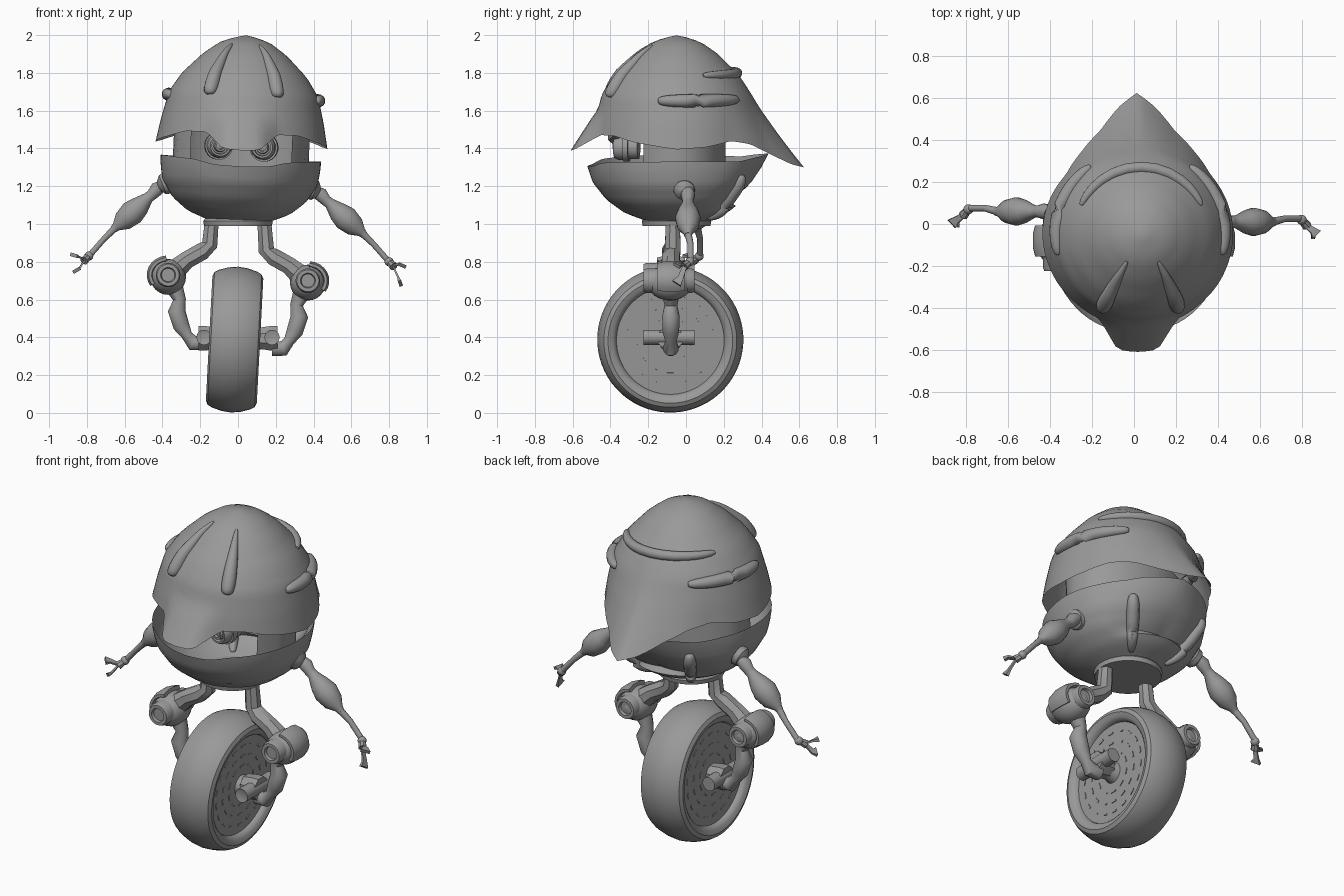
import bpy, bmesh, math
from math import sin, cos, radians, pi
from mathutils import Vector, Matrix

if "Cube" in bpy.data.objects:
    bpy.data.objects.remove(bpy.data.objects["Cube"])

grey = bpy.data.materials.new("matte grey")
grey.use_nodes = True
COLOR = (0.32, 0.32, 0.32, 1)
grey.diffuse_color = COLOR
grey.node_tree.nodes["Principled BSDF"].inputs["Base Color"].default_value = COLOR

Y = Vector((0, 1, 0))
Z = Vector((0, 0, 1))
# The head leans slightly to its left, and so does the wheel
LEAN = Matrix.Translation((0, -.05, 1)) @ Matrix.Rotation(radians(2.5), 4, 'Y') @ Matrix.Translation((0, .05, -1))
WHEEL = Matrix.Translation((-.018, -.083, .388)) @ Matrix.Rotation(radians(3), 4, 'Y')


def finish(name, bm, matrix=None, angle=40):
    bmesh.ops.remove_doubles(bm, verts=bm.verts, dist=1e-5)
    bmesh.ops.recalc_face_normals(bm, faces=bm.faces)
    if matrix:
        bm.transform(matrix)
    mesh = bpy.data.meshes.new(name)
    bm.to_mesh(mesh)
    bm.free()
    mesh.materials.append(grey)
    ob = bpy.data.objects.new(name, mesh)
    bpy.context.collection.objects.link(ob)
    bpy.ops.object.select_all(action='DESELECT')
    ob.select_set(True)
    bpy.context.view_layer.objects.active = ob
    bpy.ops.object.shade_smooth_by_angle(angle=radians(angle))
    return ob


def sweep(name, rings, sides=16, flat=1, matrix=None, angle=40):
    """Skin circles given as (centre, axis, radius) and cap both ends."""
    bm = bmesh.new()
    loops = []
    for centre, axis, r in rings:
        ref = Z if abs(axis.normalized().dot(Y)) > .95 else Y
        u = ref.cross(axis).normalized()
        v = axis.cross(u).normalized()
        loops.append([bm.verts.new(centre + r * (flat * cos(q) * u + sin(q) * v))
                      for q in (2 * pi * (k + .5) / sides for k in range(sides))])
    for a, b in zip(loops, loops[1:]):
        for k in range(sides):
            j = (k + 1) % sides
            bm.faces.new((a[k], a[j], b[j], b[k]))
    bm.faces.new(loops[0])
    bm.faces.new(loops[-1])
    return finish(name, bm, matrix, angle)


def tube(name, pts, radii, **kw):
    pts = [Vector(p) for p in pts]
    n = len(pts) - 1
    return sweep(name, [(p, pts[min(i + 1, n)] - pts[max(i - 1, 0)], r)
                        for i, (p, r) in enumerate(zip(pts, radii))], **kw)


def spin(name, centre, axis, profile, **kw):
    centre, axis = Vector(centre), Vector(axis).normalized()
    return sweep(name, [(centre + axis * h, axis, max(r, .001)) for h, r in profile], **kw)


def ball(name, centre, size):
    bm = bmesh.new()
    bmesh.ops.create_uvsphere(bm, u_segments=20, v_segments=12, radius=1)
    bm.transform(Matrix.Translation(centre) @ Matrix.Diagonal((*size, 1)))
    return finish(name, bm)


def lerp(table, x):
    if x <= table[0][0]:
        return table[0][1]
    for (a, b), (c, d) in zip(table, table[1:]):
        if x <= c:
            return b + (d - b) * (x - a) / (c - a)
    return table[-1][1]


def shell(name, point, a0, a1, cols, rows):
    bm = bmesh.new()
    grid = [[bm.verts.new(point(a0 + (a1 - a0) * i / cols, j / rows)) for j in range(rows + 1)]
            for i in range(cols + 1)]
    for p, q in zip(grid, grid[1:]):
        for j in range(rows):
            bm.faces.new((p[j], q[j], q[j + 1], p[j + 1]))
    return finish(name, bm, LEAN, 60)


def polar(a, r, z):
    """Angle in degrees from the front, round the head's axis."""
    return Vector((r * sin(radians(a)), -.05 - r * cos(radians(a)), z))


# Helmet: round dome flaring into a front bill and a pointed tail
DOME = [(1.3, .475), (1.42, .455), (1.55, .43), (1.69, .395), (1.79, .33), (1.9, .22),
        (1.96, .135), (1.985, .07), (2, 0)]
HELMET_RIM = [(0, 1.39), (10, 1.395), (17, 1.44), (25, 1.48), (42, 1.48), (60, 1.45), (90, 1.415),
              (110, 1.425), (130, 1.455), (145, 1.435), (160, 1.38), (172, 1.32), (180, 1.3)]


def helmet_r(a, z):
    bill = lerp([(10, 1), (25, 0)], abs(a)) * .1 * max(0, 1.61 - z) / .22
    tail = lerp([(130, 0), (160, .42), (180, 1)], abs(a)) * .2 * (max(0, 1.7 - z) / .4) ** 1.3
    return lerp(DOME, z) + bill + tail


def helmet_point(a, t):
    z = 2 - (2 - lerp(HELMET_RIM, abs(a))) * t ** 1.4
    return polar(a, helmet_r(a, z), z)


shell("helmet", helmet_point, -180, 180, 96, 20)

# Jaw bowl
BOWL = [(1.02, .17), (1.06, .27), (1.13, .355), (1.22, .41), (1.3, .424), (1.4, .425)]
JAW_RIM = [(0, 1.305), (18, 1.31), (32, 1.335), (60, 1.345), (90, 1.35), (140, 1.345), (155, 1.36), (180, 1.375)]


def jaw_r(a, z):
    front = .05 * max(0, cos(radians(a))) ** 2 * (z - 1.02) / .3
    back = lerp([(120, 0), (180, 1)], abs(a)) * .5 * (z - 1.25) * (z > 1.1)
    return lerp(BOWL, z) + front + back


def jaw_point(a, t):
    z = 1.02 + (lerp(JAW_RIM, abs(a)) - 1.02) * t ** 1.5
    return polar(a, jaw_r(a, z), z)


shell("jaw", jaw_point, -180, 180, 72, 14)

# Inner head liner, open at the front
shell("head_liner", lambda a, t: Vector((.36 * sin(radians(a)), -.05 - .26 * cos(radians(a)), 1.17 + .4 * t)),
      48, 312, 12, 2)


# Raised ribs that follow the helmet and jaw
def rib(name, radius_at, start, end, r0, r1):
    n = 16
    pts, radii = [], []
    for i in range(n + 1):
        t = (1 - cos(pi * i / n)) / 2
        a = start[0] + (end[0] - start[0]) * t
        z = start[1] + (end[1] - start[1]) * t
        pts.append(polar(a, radius_at(a, z), z))
        radii.append((r0 + (r1 - r0) * t) * max(.1, sin(pi * i / n)) ** .5)
    tube(name, pts, radii, sides=12, matrix=LEAN, angle=60)


rib("upper_back_rib", helmet_r, (116, 1.8), (244, 1.8), .028, .028)
for s, side in ((1, "left"), (-1, "right")):
    rib(side + "_brow_rib", helmet_r, (s * 30, 1.95), (s * 27, 1.68), .015, .05)
    rib(side + "_side_rib", helmet_r, (s * 76, 1.67), (s * 144, 1.67), .038, .034)
    rib(side + "_jaw_rib", jaw_r, (s * 145, 1.27), (s * 145, 1.035), .038, .032)
    # Stepped lens eye under a slanted brow
    spin(side + "_eye", (s * .13, -.25, 1.41), (-s * .15, -1, 0),
         [(0, .06), (.05, .06), (.05, .075), (.08, .075), (.08, .065), (.11, .065), (.13, .055),
          (.13, .045), (.11, .042), (.11, .034), (.135, .03), (.135, .02), (.12, .018), (.125, 0)],
         sides=24, matrix=LEAN)
    tube(side + "_brow", [(s * .03, -.36, 1.415), (s * .11, -.385, 1.455), (s * .21, -.34, 1.5)],
         [.012, .03, .02], sides=8, flat=.6, matrix=LEAN)

spin("neck_collar", (0, -.05, .99), (0, 0, 1), [(0, .16), (0, .18), (.025, .185), (.04, .175), (.04, .1)], sides=32)

# Tyre with recessed side discs and hubs, as one turned profile
HALF = [(.17, 0), (.17, .035), (.11, .055), (.097, .06), (.097, .285), (.115, .29), (.128, .305),
        (.135, .33), (.125, .352), (.1, .366), (.05, .381)]
spin("wheel", (0, 0, 0), (1, 0, 0), [(-h, r) for h, r in HALF] + [(0, .387)] + HALF[::-1],
     sides=64, matrix=WHEEL, angle=35)

# Dashed rings on both discs
bm = bmesh.new()
for s in (-1, 1):
    for radius, count in ((.235, 18), (.175, 14), (.115, 10)):
        for k in range(count):
            place = Matrix.Rotation(2 * pi * k / count, 4, 'X') @ Matrix.Translation((s * .098, 0, radius))
            bmesh.ops.create_cube(bm, size=1, matrix=place @ Matrix.Diagonal((.006, .035, .009, 1)))
finish("disc_dashes", bm, WHEEL)

for s, side in ((1, "left"), (-1, "right")):
    drop = .03 if s > 0 else 0

    def leg(x, z, y=-.08):
        return (s * x, y, z - drop)

    # Leg: thigh, knee drum with clamp, shin and axle mount
    tube(side + "_thigh", [(s * .14, -.07, 1), leg(.15, .89, -.07), leg(.19, .855), leg(.27, .81), leg(.35, .74)],
         [.04, .045, .05, .05, .065], sides=8)
    ball(side + "_knee_housing", leg(.37, .72, -.085), (.095, .12, .095))
    spin(side + "_knee_drum", leg(.37, .73, -.09), (0, 1, 0),
         [(-.12, 0), (-.12, .035), (-.135, .04), (-.135, .058), (-.12, .065),
          (.12, .065), (.135, .058), (.135, .04), (.12, .035), (.12, 0)], sides=24)
    arc = [radians(q) for q in range(-35, 100, 15)]
    tube(side + "_knee_clamp", [leg(.37 + .095 * cos(q), .73 + .085 * sin(q)) for q in arc],
         [.08] * len(arc), sides=8, flat=.25)
    tube(side + "_shin", [leg(.34, .67), leg(.31, .6), leg(.325, .54), leg(.30, .46), leg(.27, .41), leg(.24, .37), leg(.18, .37)],
         [.05, .035, .048, .045, .03, .042, .04], sides=12)
    spin(side + "_ankle_drum", (s * .18, -.085, .4), (0, 1, 0),
         [(-.135, 0), (-.135, .025), (-.14, .04), (.13, .04), (.13, 0)], sides=20)
    spin(side + "_axle_mount", (s * .11, -.083, .395), (s, 0, 0), [(0, .06), (.06, .07), (.1, .07), (.1, 0)], sides=8)

    # Arm: socket, swollen upper arm, thin forearm
    dx, dy = (.01, .01) if s > 0 else (0, .06)

    def arm(x, z, y=0):
        return (s * (x + dx), dy + y, z - drop)

    spin(side + "_shoulder_socket", arm(.38, 1.215, -.02), (s, 0, -.4), [(-.01, .06), (.02, .055), (.04, .03), (.05, 0)])
    tube(side + "_upper_arm",
         [arm(.39, 1.21), arm(.43, 1.185), arm(.455, 1.155), arm(.475, 1.14), arm(.52, 1.095),
          arm(.56, 1.06), arm(.61, 1.015), arm(.645, .985), arm(.66, .97)],
         [.028, .038, .03, .03, .055, .068, .055, .025, .02])
    tube(side + "_forearm", [arm(.65, .98), arm(.71, .92, .015), arm(.785, .835, .015)], [.02, .016, .016], sides=10)
    ball(side + "_wrist", arm(.79, .83, .01), (.024, .024, .024))

    # Hand: palm and two flared claws
    tip = Vector((.87, 0, .835)) if s < 0 else Vector((.86, 0, .81))
    low = Vector((.855, 0, .755)) if s < 0 else Vector((.85, 0, .715))
    tube(side + "_palm", [arm(.79, .83, .01), arm(.815, .805, -.02)], [.018, .024], sides=8)
    for claw, end in (("upper", tip), ("lower", low)):
        mid = (Vector((.83, 0, .8)) + end) / 2 + Vector((.0, 0, .012 if claw == "upper" else -.015))
        tube(f"{side}_{claw}_claw", [arm(.81, .81, -.015), arm(mid.x, mid.z, -.04), arm(end.x, end.z, -.06)],
             [.016, .022, .038], sides=4, flat=.35)
